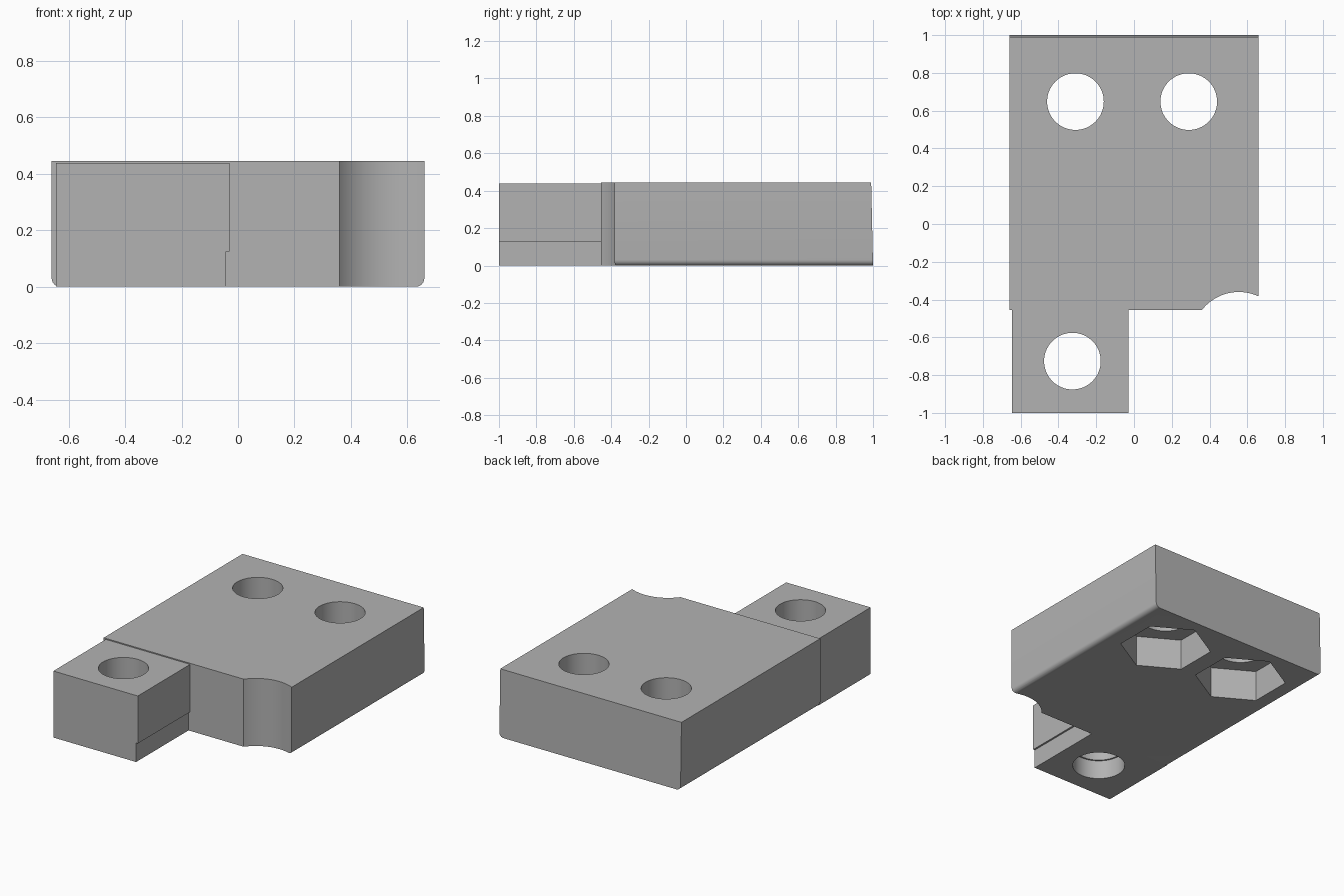
import bpy
import bmesh
from math import radians, cos, sin, pi
from mathutils import Matrix

if "Cube" in bpy.data.objects:
    bpy.data.objects.remove(bpy.data.objects["Cube"], do_unlink=True)

HALF_W, TOP, FRONT, BACK = 0.66, 0.445, -0.455, 1.0
HOLE_R = 0.15

grey = bpy.data.materials.new("plain grey")
grey.use_nodes = True
grey.diffuse_color = (0.45, 0.45, 0.45, 1)
grey.node_tree.nodes["Principled BSDF"].inputs["Base Color"].default_value = grey.diffuse_color


def add_object(name, bm):
    bmesh.ops.recalc_face_normals(bm, faces=bm.faces)
    mesh = bpy.data.meshes.new(name)
    bm.to_mesh(mesh)
    bm.free()
    mesh.materials.append(grey)
    obj = bpy.data.objects.new(name, mesh)
    bpy.context.collection.objects.link(obj)
    return obj


def extrude_profile(name, profile, y0, y1, back_lean=0.0):
    """Sweep an (x, z) outline along y; the back end leans forward with height."""
    bm = bmesh.new()
    front = [bm.verts.new((x, y0, z)) for x, z in profile]
    back = [bm.verts.new((x, y1 - back_lean * z / TOP, z)) for x, z in profile]
    bm.faces.new(front)
    bm.faces.new(back)
    for i in range(len(profile)):
        j = (i + 1) % len(profile)
        bm.faces.new((front[i], front[j], back[j], back[i]))
    return add_object(name, bm)


def cutter(x, y, radius, z0, z1, sides=64, turn=0):
    """Upright prism used as a boolean cutter."""
    bm = bmesh.new()
    place = Matrix.Translation((x, y, (z0 + z1) / 2)) @ Matrix.Rotation(turn, 4, 'Z')
    bmesh.ops.create_cone(bm, cap_ends=True, segments=sides, radius1=radius,
                          radius2=radius, depth=z1 - z0, matrix=place)
    obj = add_object("cutter", bm)
    obj.hide_render = True
    return obj


def cut(obj, tools):
    bpy.context.view_layer.objects.active = obj
    for tool in tools:
        mod = obj.modifiers.new("cut", 'BOOLEAN')
        mod.operation = 'DIFFERENCE'
        mod.solver = 'EXACT'
        mod.object = tool
        bpy.ops.object.modifier_apply(modifier=mod.name)
        bpy.data.objects.remove(tool, do_unlink=True)
    bpy.ops.object.select_all(action='DESELECT')
    obj.select_set(True)
    bpy.ops.object.shade_smooth_by_angle(angle=radians(30))


# Main block: rounded lower side edges
r = 0.03
arc = [i * pi / 12 for i in range(7)]
right_half = [(HALF_W - r + r * sin(a), r - r * cos(a)) for a in arc] + [(HALF_W, TOP)]
left_half = [(-x, z) for x, z in reversed(right_half)]
block = extrude_profile("main_block", right_half + left_half, FRONT, BACK, back_lean=0.01)

# Two bolt holes with hexagonal nut pockets beneath, and the corner scoop
tools = [cutter(0.555, -0.608, 0.248, -0.1, 0.6, sides=96)]
for x in (-0.31, 0.29):
    tools.append(cutter(x, 0.648, HOLE_R, -0.1, 0.6))
    tools.append(cutter(x, 0.648, 0.28, -0.1, 0.205, sides=6))
cut(block, tools)

# Orient check is built in: pocket points face front and back
# Front tab: stepped inner side, bolt hole slightly wider below the step
step = 0.125
tab_profile = [(-0.645, 0), (-0.042, 0), (-0.042, step), (-0.03, step),
               (-0.03, 0.438), (-0.645, 0.438)]
tab = extrude_profile("front_tab", tab_profile, -BACK, FRONT)
cut(tab, [cutter(-0.326, -0.726, HOLE_R, -0.1, 0.6),
          cutter(-0.326, -0.726, 0.16, -0.1, step)])
